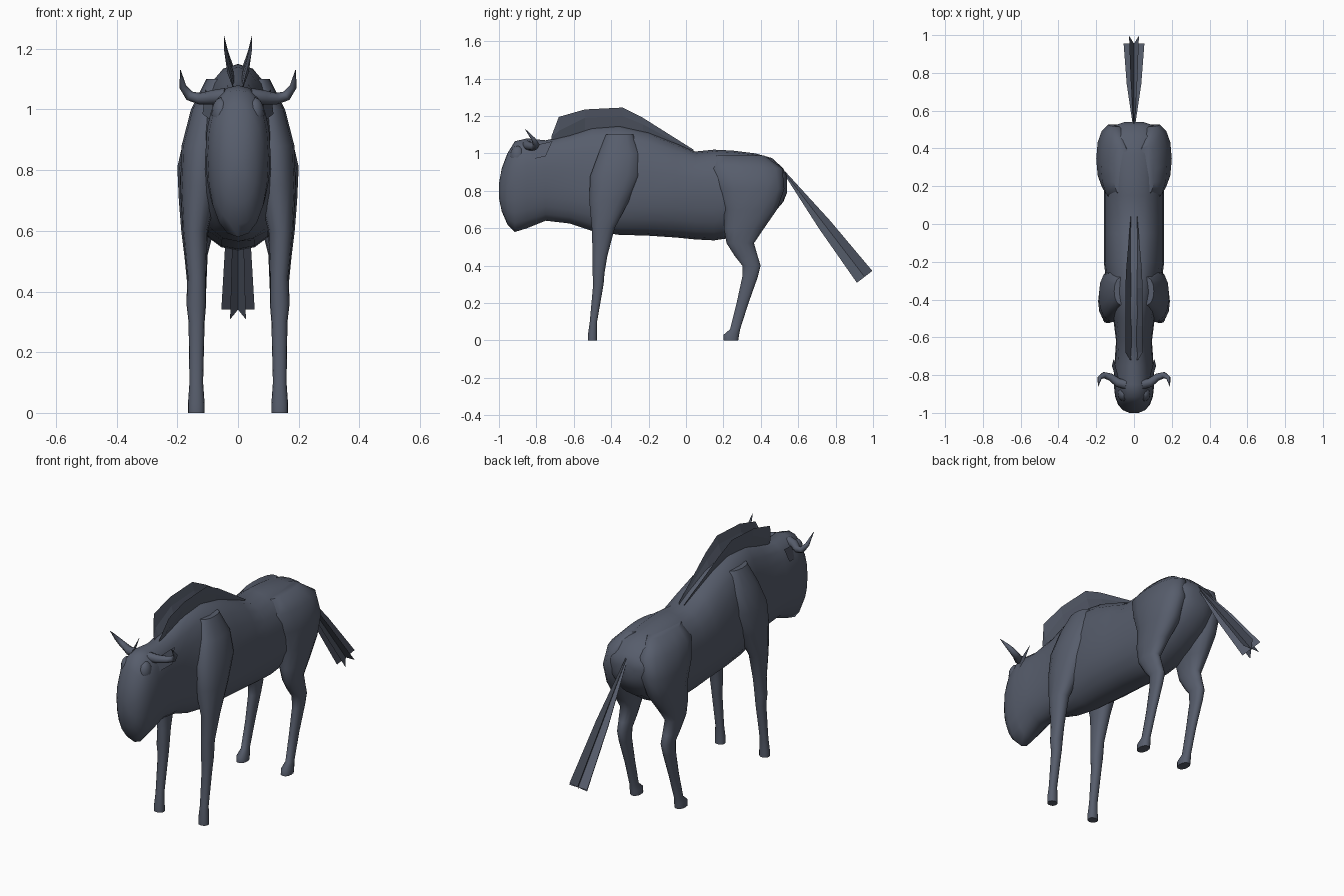
import bpy, bmesh
from math import cos, sin, pi, copysign, radians
from mathutils import Vector

if "Cube" in bpy.data.objects:
    bpy.data.objects.remove(bpy.data.objects["Cube"], do_unlink=True)

# One slate hide colour for the whole animal
hide = bpy.data.materials.new("slate_hide")
hide.use_nodes = True
colour = (.095, .11, .15, 1)
hide.diffuse_color = colour
bsdf = next(n for n in hide.node_tree.nodes if n.type == "BSDF_PRINCIPLED")
bsdf.inputs["Base Color"].default_value = colour
bsdf.inputs["Roughness"].default_value = .8


def finish(obj, mirror=False, smooth=True):
    """Assign colour, bake the left/right mirror and shade."""
    bpy.ops.object.select_all(action="DESELECT")
    bpy.context.view_layer.objects.active = obj
    obj.select_set(True)
    if not obj.data.materials:
        obj.data.materials.append(hide)
    if mirror:
        mod = obj.modifiers.new("mirror", "MIRROR")
        mod.use_mirror_merge = False
        bpy.ops.object.modifier_apply(modifier=mod.name)
    if smooth:
        bpy.ops.object.shade_smooth_by_angle(angle=radians(50))
    return obj


def loft(name, rings, closed=True, mirror=False, smooth=True):
    """Skin a list of equal-length point rings, capping closed ones."""
    bm = bmesh.new()
    rows = [[bm.verts.new(p) for p in ring] for ring in rings]
    n = len(rows[0])
    for a, b in zip(rows, rows[1:]):
        for i in range(n if closed else n - 1):
            j = (i + 1) % n
            bm.faces.new((a[i], a[j], b[j], b[i]))
    if closed:
        bm.faces.new(rows[0])
        bm.faces.new(rows[-1])
    bmesh.ops.recalc_face_normals(bm, faces=bm.faces)
    mesh = bpy.data.meshes.new(name)
    bm.to_mesh(mesh)
    bm.free()
    obj = bpy.data.objects.new(name, mesh)
    bpy.context.collection.objects.link(obj)
    return finish(obj, mirror, smooth)


def oval(n, power):
    """Unit rounded outline; a lower power is boxier."""
    soft = lambda v: copysign(abs(v) ** power, v)
    return [(soft(cos(2 * pi * i / n)), soft(sin(2 * pi * i / n))) for i in range(n)]


# Head, neck and trunk: y, belly z, widest z, back z, half width
trunk = [
    (-1, .76, .8, .84, .025), (-.985, .69, .8, .92, .06),
    (-.955, .62, .82, 1, .085), (-.915, .58, .85, 1.065, .1),
    (-.85, .6, .86, 1.08, .107), (-.75, .64, .84, 1.07, .104),
    (-.62, .625, .82, 1.1, .095), (-.5, .585, .8, 1.14, .11),
    (-.36, .565, .8, 1.15, .14), (-.2, .56, .79, 1.115, .16),
    (-.05, .55, .79, 1.055, .16), (.05, .54, .79, 1.01, .16),
    (.15, .535, .79, 1.02, .16), (.25, .55, .79, 1.015, .16),
    (.37, .61, .81, 1, .16), (.46, .67, .84, .975, .15),
    (.52, .74, .85, .92, .11), (.54, .79, .85, .88, .05),
]
loft("body", [
    [(w * c, y, mid + s * (top - mid if s > 0 else mid - bot)) for c, s in oval(20, .9)]
    for y, bot, mid, top, w in trunk])


# Legs: z, front y, back y, inner x, outer x
def leg(name, sections):
    loft(name, [
        [((x0 + x1) / 2 + c * (x1 - x0) / 2, (y0 + y1) / 2 + s * (y1 - y0) / 2, z)
         for c, s in oval(14, .9)]
        for z, y0, y1, x0, x1 in sections], mirror=True)


leg("front_legs", [
    (0, -.525, -.475, .11, .165), (.03, -.525, -.475, .11, .165),
    (.1, -.515, -.475, .115, .16), (.3, -.497, -.44, .11, .163),
    (.36, -.5, -.435, .105, .17), (.45, -.5, -.42, .105, .167),
    (.6, -.505, -.38, .1, .182), (.75, -.52, -.3, .06, .19),
    (.88, -.515, -.24, .04, .186), (1, -.47, -.24, .03, .155),
    (1.1, -.43, -.28, .02, .105)])
leg("hind_legs", [
    (0, .2, .28, .11, .165), (.03, .2, .285, .11, .165),
    (.06, .235, .29, .118, .158), (.2, .27, .335, .115, .157),
    (.34, .3, .385, .11, .162), (.4, .3, .4, .105, .165),
    (.45, .26, .385, .103, .17), (.52, .215, .365, .1, .177),
    (.6, .2, .42, .08, .187), (.7, .2, .49, .05, .195),
    (.81, .16, .53, .03, .2), (.92, .12, .52, .02, .175),
    (.99, .15, .42, .02, .11)])

# Mane: two upright fins leaning outward; y, base z, crease z, top z, spread
mane = [
    (-.72, 1.05, 1.085, 1.09, .3), (-.68, 1.06, 1.12, 1.195, 1),
    (-.54, 1.1, 1.19, 1.235, 1), (-.34, 1.12, 1.2, 1.245, 1),
    (-.23, 1.09, 1.155, 1.19, .85), (.04, 1, 1.01, 1.02, .2),
]
loft("mane", [
    [(.008, y, base), (.01 + .025 * k, y, mid), (.01 + .036 * k, y, top)]
    for y, base, mid, top, k in mane], closed=False, mirror=True, smooth=False)

# Tail: three crossed blades widening towards the tip
root, tip = Vector((0, .525, .9)), Vector((0, .955, .34))
along = (tip - root).normalized()
across = Vector((1, 0, 0))
up = along.cross(across)
for i, (x, h) in enumerate([(.055, 0), (.026, .052), (-.026, .052)]):
    half = across * x + up * h
    loft(f"tail_blade_{i + 1}", [
        [p - half * k, p, p + half * k]
        for p, k in ((root, .12), (root.lerp(tip, .5), .7), (tip, 1))],
        closed=False, smooth=False)

# Horns: tapered curves sweeping out and up
path = [(.04, -.85, 1.045), (.085, -.84, 1.04), (.125, -.81, 1.035),
        (.16, -.8, 1.045), (.182, -.815, 1.075), (.19, -.86, 1.13)]
curve = bpy.data.curves.new("horns", "CURVE")
curve.dimensions = "3D"
curve.bevel_depth = .026
curve.bevel_resolution = 2
curve.use_fill_caps = True
spline = curve.splines.new("POLY")
spline.points.add(len(path) - 1)
for point, co, r in zip(spline.points, path, (1, .9, .75, .65, .45, .05)):
    point.co = (*co, 1)
    point.radius = r
horns = bpy.data.objects.new("horns", curve)
bpy.context.collection.objects.link(horns)
bpy.ops.object.select_all(action="DESELECT")
bpy.context.view_layer.objects.active = horns
horns.select_set(True)
bpy.ops.object.convert(target="MESH")
finish(bpy.context.object, mirror=True)

# Ears: small drooping flaps behind the horns
loft("ears", [
    [(.09, -.84, .965), (.08, -.82, 1.04)],
    [(.117, -.75, .985), (.108, -.715, 1.065)]],
    closed=False, mirror=True, smooth=False)

# Brows: soft swellings over the eyes
bpy.ops.mesh.primitive_uv_sphere_add(
    segments=12, ring_count=8, radius=1, location=(.055, -.9, .985))
brow = bpy.context.object
brow.name = "brows"
brow.scale = (.032, .04, .055)
bpy.ops.object.transform_apply(location=True, rotation=False, scale=True)
finish(brow, mirror=True)
